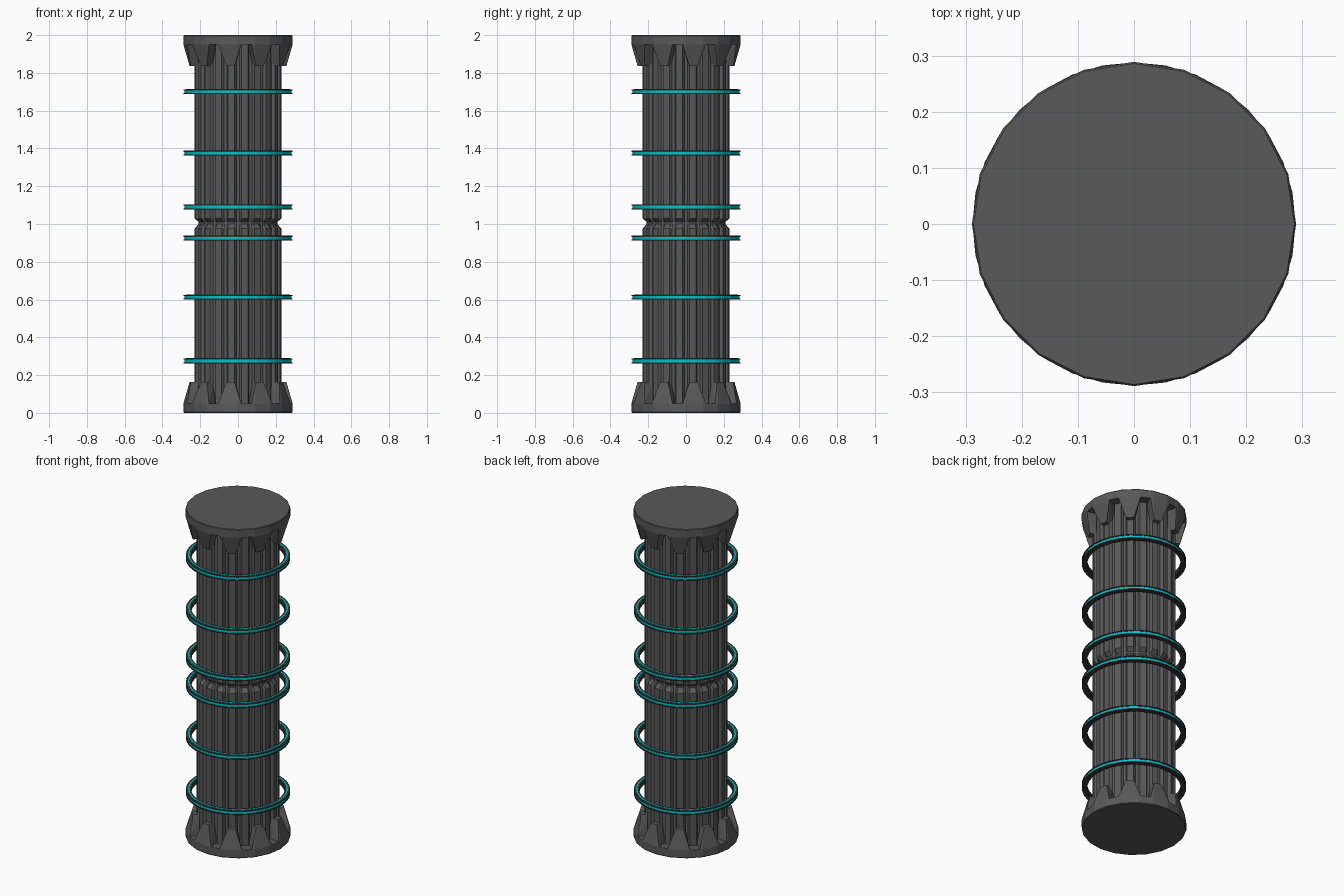
import bpy, bmesh
from math import sin, cos, pi, radians

if "Cube" in bpy.data.objects:
    bpy.data.objects.remove(bpy.data.objects["Cube"])


def material(name, rgb):
    m = bpy.data.materials.new(name)
    m.diffuse_color = (*rgb, 1)
    m.use_nodes = True
    m.node_tree.nodes["Principled BSDF"].inputs["Base Color"].default_value = m.diffuse_color
    return m


METAL = material("dark_metal", (0.1, 0.1, 0.1))
BLACK = material("black_metal", (0.04, 0.04, 0.04))
CYAN = material("cyan_glow", (0.0, 0.55, 0.6))


def finish(name, bm, mat):
    bmesh.ops.recalc_face_normals(bm, faces=bm.faces[:])
    me = bpy.data.meshes.new(name)
    bm.to_mesh(me)
    bm.free()
    me.materials.append(mat)
    ob = bpy.data.objects.new(name, me)
    bpy.context.collection.objects.link(ob)
    return ob


def polar(r, deg, z):
    a = radians(deg)
    return (r * cos(a), r * sin(a), z)


def loft(bm, loops, closed=False):
    """Join equal-length point loops; cap the ends unless the loft closes."""
    rows = [[bm.verts.new(p) for p in l] for l in loops]
    n = len(rows[0])
    pairs = list(zip(rows, rows[1:]))
    if closed:
        pairs.append((rows[-1], rows[0]))
    else:
        bm.faces.new(rows[0])
        bm.faces.new(rows[-1])
    for a, b in pairs:
        for i in range(n):
            j = (i + 1) % n
            bm.faces.new((a[i], a[j], b[j], b[i]))


def ring(name, z0, profile, mat, sides=32):
    bm = bmesh.new()
    loft(bm, [[polar(r, 360 * i / sides, z0 + z) for i in range(sides)]
              for r, z in profile], closed=True)
    return finish(name, bm, mat)


# Fluted shaft: ribs chamfer down to a plain neck at mid height
RIBS, R_OUT, R_IN = 20, 0.23, 0.213


def fluted(r_rib, z):
    pts = []
    for k in range(RIBS):
        c = 360 / RIBS * (k + 0.5)
        pts += [polar(min(R_IN, r_rib), c - 7, z), polar(r_rib, c - 4.5, z),
                polar(r_rib, c + 4.5, z), polar(min(R_IN, r_rib), c + 7, z)]
    return pts


bm = bmesh.new()
loft(bm, [fluted(r, z) for r, z in
          ((R_OUT, 0.02), (R_OUT, 0.975), (0.208, 1.0), (0.208, 1.01),
           (R_OUT, 1.03), (R_OUT, 1.98))])
finish("fluted_shaft", bm, METAL)


# End caps: 20-sided disc with ten tapered teeth
def end_cap(name, flip):
    h = (lambda z: 2 - z) if flip else (lambda z: z)
    bm = bmesh.new()
    loft(bm, [[polar(r, 18 * i, h(z)) for i in range(20)]
              for r, z in ((0.286, 0), (0.289, 0.004), (0.289, 0.05))])
    for k in range(10):
        c = 261 + 36 * k
        pts = [polar(0.2, c - 12, h(0.05)), polar(0.2, c + 12, h(0.05))]
        pts += [polar(r, c + d, h(0.05)) for r, d in
                ((0.2867, -12.5), (0.289, -9), (0.289, 9), (0.2867, 12.5))]
        pts += [polar(r, c + d, h(0.163)) for r in (0.2, 0.257) for d in (-5, 5)]
        vs = [bm.verts.new(p) for p in pts]
        bmesh.ops.convex_hull(bm, input=vs)
    bmesh.ops.dissolve_limit(bm, angle_limit=0.01, verts=bm.verts[:], edges=bm.edges[:])
    finish(name, bm, METAL)


end_cap("bottom_cap", False)
end_cap("top_cap", True)

# Floating rings: dark channel with a glowing band and a thin inlay on top
CHANNEL = [(0.258, -0.013), (0.288, -0.013), (0.288, -0.007), (0.276, -0.007),
           (0.276, 0.007), (0.288, 0.007), (0.288, 0.013), (0.258, 0.013)]
BAND = [(0.272, -0.007), (0.284, -0.007), (0.284, 0.007), (0.272, 0.007)]
INLAY = [(0.268, 0.010), (0.276, 0.010), (0.276, 0.0145), (0.268, 0.0145)]
for n, z in enumerate((0.275, 0.612, 0.925, 1.09, 1.375, 1.70), 1):
    ring(f"ring_{n}", z, CHANNEL, BLACK)
    ring(f"ring_band_{n}", z, BAND, CYAN)
    ring(f"ring_inlay_{n}", z, INLAY, CYAN)
